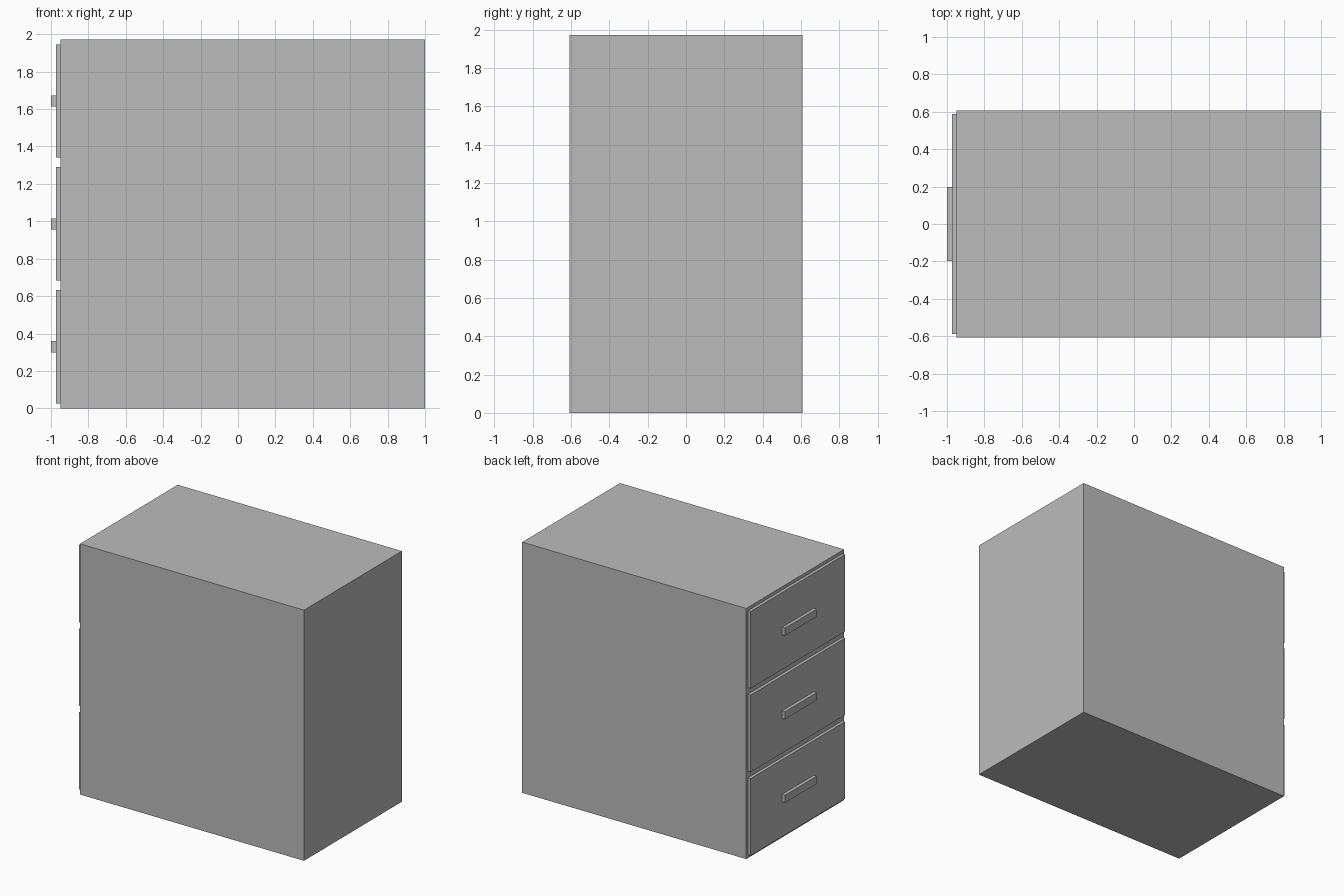
import bpy

if "Cube" in bpy.data.objects:
    bpy.data.objects.remove(bpy.data.objects["Cube"])

# Dark grey paint shared by every part
paint = bpy.data.materials.new("dark_grey")
paint.diffuse_color = (0.5, 0.5, 0.5, 1)
paint.use_nodes = True
paint.node_tree.nodes["Principled BSDF"].inputs["Base Color"].default_value = paint.diffuse_color


def box(name, x, y, z):
    """Box from (min, max) extents on each axis."""
    bpy.ops.mesh.primitive_cube_add(
        size=1, location=[(a + b) / 2 for a, b in (x, y, z)])
    obj = bpy.context.object
    obj.name = name
    obj.scale = [b - a for a, b in (x, y, z)]
    bpy.ops.object.transform_apply(location=False, rotation=False, scale=True)
    obj.data.materials.append(paint)
    return obj


HEIGHT = 1.972
DRAWERS = 3
PITCH = HEIGHT / DRAWERS

# Cabinet body
box("cabinet_body", (-0.95, 1.0), (-0.608, 0.608), (0, HEIGHT))

# Drawer fronts with bar handles on the -x side
for i in range(DRAWERS):
    mid = PITCH * (i + 0.5)
    box(f"drawer_front_{i + 1}", (-0.974, -0.95), (-0.587, 0.587),
        (mid - 0.303, mid + 0.303))
    box(f"drawer_handle_{i + 1}", (-1.0, -0.974), (-0.197, 0.197),
        (mid - 0.03, mid + 0.03))
